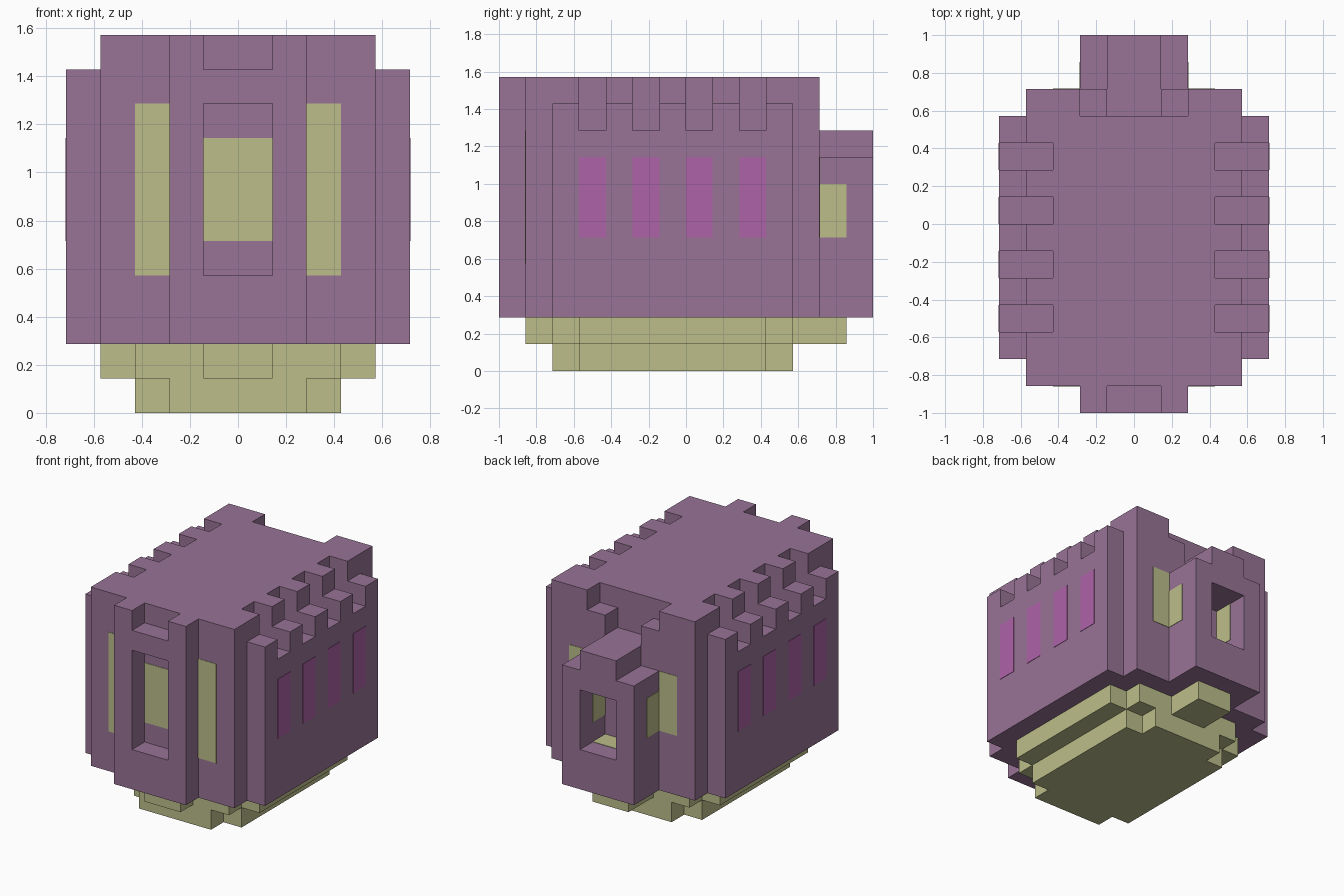
import bpy
import bmesh
from mathutils import Matrix, Vector

U = 1 / 7      # one block
SKIN = 0.02    # half thickness of a painted plate, in blocks

if "Cube" in bpy.data.objects:
    bpy.data.objects.remove(bpy.data.objects["Cube"], do_unlink=True)


def material(name, rgb):
    mat = bpy.data.materials.new(name)
    mat.use_nodes = True
    color = (*rgb, 1)
    mat.diffuse_color = color
    mat.node_tree.nodes["Principled BSDF"].inputs["Base Color"].default_value = color
    return mat


purple = material("dusty purple", (0.314, 0.174, 0.305))
straw = material("pale straw", (0.503, 0.515, 0.254))
magenta = material("magenta glass", (0.423, 0.122, 0.392))


def part(name, mat, *boxes):
    """One object made of boxes, each given as x, y and z ranges in blocks."""
    bm = bmesh.new()
    for ranges in boxes:
        low = Vector([min(r) for r in ranges]) * U
        high = Vector([max(r) for r in ranges]) * U
        place = Matrix.Translation((low + high) / 2) @ Matrix.Diagonal((*(high - low), 1))
        bmesh.ops.create_cube(bm, size=1, matrix=place)
    mesh = bpy.data.meshes.new(name)
    bm.to_mesh(mesh)
    bm.free()
    mesh.materials.append(mat)
    obj = bpy.data.objects.new(name, mesh)
    bpy.context.scene.collection.objects.link(obj)
    return obj


def cut(obj, *boxes):
    """Carve boxes out of an object."""
    cutter = part("cutter", purple, *boxes)
    cutter.hide_render = True
    mod = obj.modifiers.new("cut", 'BOOLEAN')
    mod.operation = 'DIFFERENCE'
    mod.solver = 'EXACT'
    mod.object = cutter
    bpy.context.view_layer.objects.active = obj
    bpy.ops.object.modifier_apply(modifier=mod.name)
    bpy.data.objects.remove(cutter, do_unlink=True)


def plate(at):
    """Range of a thin painted plate lying on a surface."""
    return (at - SKIN, at + SKIN)


def sides(x, y, z):
    """The same box on both sides."""
    return [(x, y, z), ((-x[0], -x[1]), y, z)]


slots = [(y, y + 1) for y in (-4, -2, 0, 2)]

# Stepped base
part("base_lower", straw, ((-3, 3), (-4, 3), (0, 1)))
part("base_lower_ends", straw, ((-2, 2), (-5, -4), (0, 1)), ((-2, 2), (3, 4), (0, 1)))
part("base_upper", straw, ((-4, 4), (-4, 3), (1, 2)))
part("base_upper_ends", straw, ((-3, 3), (-5, -4), (1, 2)), ((-3, 3), (3, 4), (1, 2)))
part("base_tongues", straw, ((-1, 1), (-6, -5), (1, 2)), ((-1, 1), (4, 6), (1, 2)))

# Main hall with notched roof edges and a stepped gap at the back
hall = part("main_hall", purple, ((-4, 4), (-6, 5), (2, 11)))
for slot in slots:
    cut(hall, *sides((3, 6), slot, (9, 12)))
cut(hall, ((-2, 2), (4, 6), (10, 12)))
cut(hall, ((-1, 1), (4, 6), (9, 10.5)))

# Side walls with matching notches
for name, s in (("left_side_wall", 1), ("right_side_wall", -1)):
    wall = part(name, purple, ((4 * s, 5 * s), (-5, 4), (2, 10)))
    cut(wall, *[((3 * s, 6 * s), slot, (9, 12)) for slot in slots])

# Front frame with an opening and a notched top
front = part("front_frame", purple, ((-2, 2), (-7, -6), (2, 11)))
cut(front, ((-1, 1), (-8, -5), (4, 9)), ((-1, 1), (-8, -5), (10, 12)))

# Back porch with a hollow doorway and raised cap
porch = part("back_porch", purple, ((-2, 2), (5, 7), (2, 8)))
cut(porch, ((-1, 1), (4, 8), (4, 7)))
part("back_porch_cap", purple, ((-1, 1), (5, 7), (8, 9)))

# Flush painted windows
part("side_windows", magenta,
     *[box for slot in slots for box in sides(plate(5), slot, (5, 8))])
part("front_tall_windows", straw, *sides((2, 3), plate(-6), (4, 9)))
part("front_centre_window", straw, ((-1, 1), plate(-6), (5, 8)))
part("back_windows", straw, *sides((2, 3), plate(5), (5, 8)))
part("porch_windows", straw, *sides(plate(2), (5, 6), (5, 7)),
     *sides(plate(1), (5, 6), (5, 7)))
part("porch_floor", straw, ((-1, 1), (5, 6), plate(4)))
